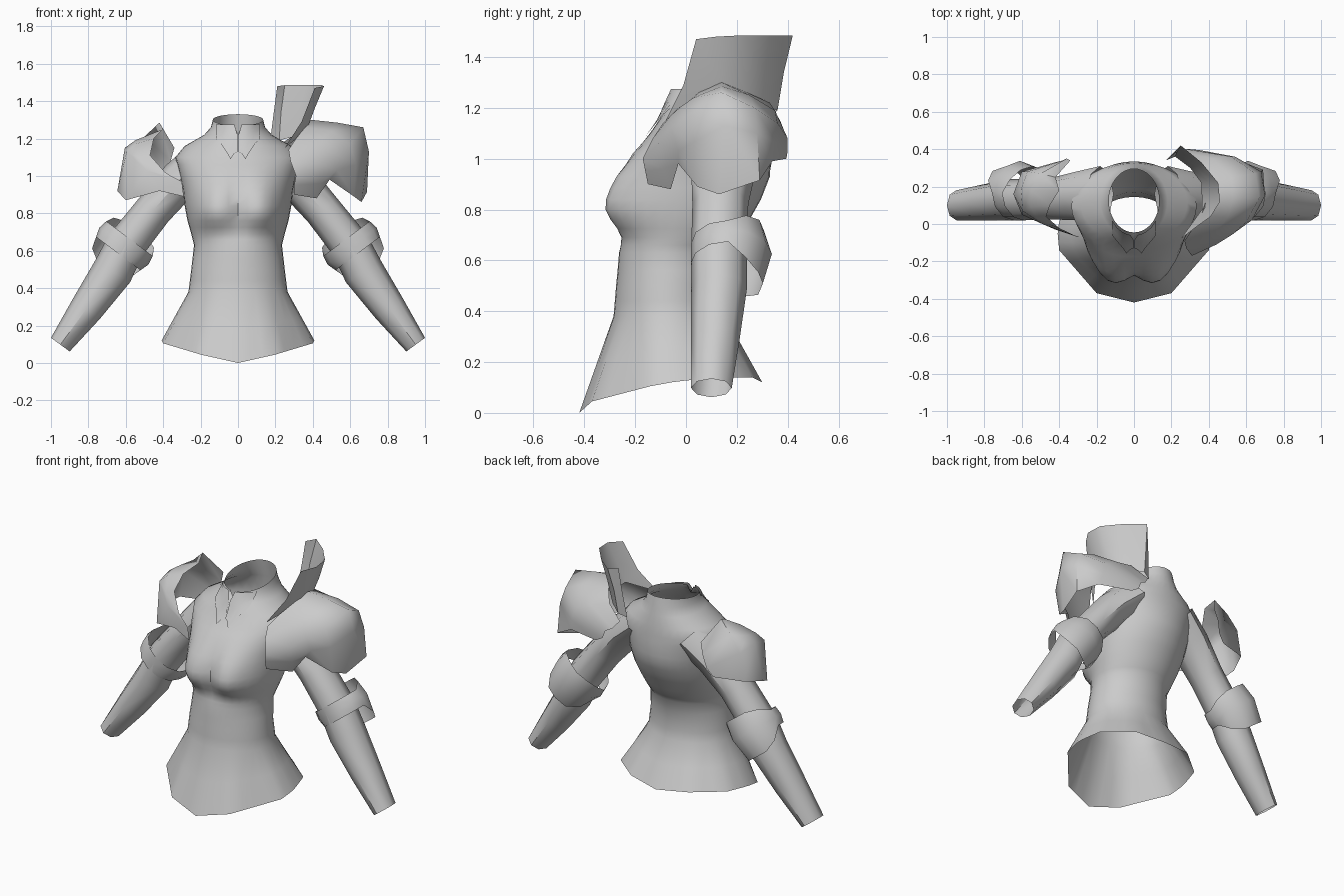
import bpy, math
from math import sin, cos, pi, exp
from mathutils import Vector

grey = bpy.data.materials.new("plain_grey")
grey.diffuse_color = (0.6, 0.6, 0.6, 1)


def make(name, rows, closed=False, angle=50, flip=False):
    """Skin a list of equally long point rows into an open sheet or tube."""
    n = len(rows[0])
    verts = [tuple(p) for r in rows for p in r]
    faces = []
    for i in range(len(rows) - 1):
        for j in range(n if closed else n - 1):
            k = (j + 1) % n
            faces.append((i * n + j, i * n + k, (i + 1) * n + k, (i + 1) * n + j))
    me = bpy.data.meshes.new(name)
    me.from_pydata(verts, [], faces)
    me.materials.append(grey)
    ob = bpy.data.objects.new(name, me)
    bpy.context.collection.objects.link(ob)
    bpy.ops.object.select_all(action='DESELECT')
    ob.select_set(True)
    bpy.context.view_layer.objects.active = ob
    bpy.ops.object.mode_set(mode='EDIT')
    bpy.ops.mesh.select_all(action='SELECT')
    bpy.ops.mesh.normals_make_consistent(inside=False)
    if flip:
        bpy.ops.mesh.flip_normals()
    bpy.ops.object.mode_set(mode='OBJECT')
    bpy.ops.object.shade_smooth_by_angle(angle=math.radians(angle))
    return ob


# Torso levels: height, half width, front y, back y
LEVELS = [(0.38, .265, -.285, .155), (0.50, .25, -.275, .145), (0.63, .235, -.262, .17),
          (0.69, .25, -.243, .21), (0.76, .27, -.24, .25), (0.84, .285, -.24, .295),
          (0.93, .295, -.235, .33), (1.02, .315, -.20, .335), (1.10, .335, -.14, .33),
          (1.16, .285, -.10, .325), (1.22, .18, -.075, .315), (1.26, .145, -.055, .305),
          (1.30, .135, -.045, .295)]

# Hem corners from front centre to back centre: angle in degrees, x, y, z
HEM = [(0, 0, -.42, .0), (30, .20, -.37, .045), (70, .40, -.14, .105), (95, .41, -.03, .125),
       (120, .37, .12, .137), (150, .20, .26, .14), (180, 0, .30, .12)]


def lerp_table(table, v):
    for a, b in zip(table, table[1:]):
        if v <= b[0]:
            f = max(0, (v - a[0]) / (b[0] - a[0]))
            return [p + (q - p) * f for p, q in zip(a[1:], b[1:])]
    return list(table[-1][1:])


def torso_point(t, z):
    """Point on the torso; t = 0 is front centre, pi is back centre."""
    hw, yf, yb = lerp_table(LEVELS, z)
    x = hw * sin(t)
    y = (yf + yb) / 2 - (yb - yf) / 2 * cos(t)
    if cos(t) > 0:                                  # bust
        sz = 0.07 if z < 0.81 else 0.115
        bump = exp(-((abs(x) - 0.13) / 0.09) ** 2 / 2) * exp(-((z - 0.81) / sz) ** 2 / 2)
        y -= 0.10 * bump * min(1, cos(t) * 2)
    return Vector((x, y, z))


def hem_point(t):
    deg = math.degrees(t)
    x, y, z = lerp_table(HEM, min(deg, 360 - deg))
    return Vector((x if deg <= 180 else -x, y, z))


SEG = 36
angles = [2 * pi * i / SEG for i in range(SEG)]
heights = [0.38, 0.44, 0.50, 0.56, 0.63, 0.66, 0.69, 0.725, 0.76, 0.80, 0.84, 0.885,
           0.93, 0.975, 1.02, 1.06, 1.10, 1.16, 1.22, 1.26, 1.30]
rows = [[hem_point(t).lerp(torso_point(t, 0.38), f) for t in angles] for f in (0, 0.5)]
for z in heights:
    row = []
    for i, t in enumerate(angles):
        p = torso_point(t, z)
        if z == 1.30:                               # neckline, higher at the back
            p.z -= 0.03 * cos(t)
        if z == 1.26:
            p.z -= 0.015 * cos(t)
        if i == 0 and z > 1.25:                     # front notch
            p.z = 1.222 if z < 1.28 else 1.225
        row.append(p)
    rows.append(row)
make("torso", rows, True)

# Collar lapels lying on the upper chest
for s in (-1, 1):
    cols = []
    for u, zb in ((0.02, 1.13), (0.16, 1.12), (0.32, 1.09), (0.5, 1.13), (0.72, 1.17), (0.95, 1.20)):
        top = 1.22 if u < 0.1 else 1.275
        col = []
        for k in range(5):
            z = zb + (top - zb) * k / 4
            hw = lerp_table(LEVELS, z)[0]
            p = torso_point(math.asin(min(u * 0.125, hw * 0.9) / hw), z)
            col.append((s * p.x, p.y - 0.009, p.z))
        cols.append(col)
    make("collar_lapel", cols)

# Sleeves: centre x, y, z, half width across, half depth
ARM = [(0.18, .16, 1.09, .11, .15), (0.31, .15, 0.98, .108, .13), (0.45, .135, 0.82, .10, .11),
       (0.60, .13, 0.63, .105, .11), (0.67, .13, 0.49, .11, .11), (0.81, .115, 0.29, .09, .096),
       (0.95, .10, 0.098, .062, .08)]
for s in (-1, 1):
    rows = []
    for i, (x, y, z, w, d) in enumerate(ARM):
        a, b = ARM[max(0, i - 1)], ARM[min(len(ARM) - 1, i + 1)]
        ax = Vector((b[0] - a[0], 0, b[2] - a[2])).normalized()
        rows.append([(s * (x - ax.z * w * cos(t)), y + d * sin(t), z + ax.x * w * cos(t))
                     for t in (2 * pi * k / 8 for k in range(8))])
    make("sleeve", rows, True)

# Elbow guards: narrow band in front, tall plate behind
for s in (-1, 1):
    rows = []
    for side, grow, reach in ((-1, 0.98, 0.06), (0, 1.04, 0), (1, 0.94, 0.095)):
        row = []
        for k in range(12):
            t = 2 * pi * k / 12
            back = max(0, sin(t))
            h = side * (0.05 + reach * min(1, back * 1.3))
            r = 0.158 * grow
            bulge = 0.02 * back * (1 - abs(side))
            row.append((s * (0.61 + 0.8 * r * cos(t) + 0.6 * h),
                        0.165 + (0.146 + bulge) * sin(t) * (grow if sin(t) > 0 else 1),
                        0.625 + 0.6 * r * cos(t) - 0.8 * h))
        rows.append(row)
    make("elbow_guard", rows, True, 40)

# Large shoulder guard: rows from crown to lower edge, columns from front to back
make("large_shoulder_guard", [
    [(.27, -.09, 1.14), (.31, -.03, 1.20), (.33, .01, 1.225), (.36, .05, 1.26),
     (.39, .14, 1.30), (.37, .24, 1.26), (.30, .33, 1.22), (.20, .37, 1.15)],
    [(.28, -.13, 1.08), (.40, -.06, 1.17), (.45, -.02, 1.205), (.50, .03, 1.24),
     (.53, .14, 1.285), (.52, .25, 1.25), (.42, .35, 1.19), (.24, .39, 1.10)],
    [(.31, -.17, 1.00), (.44, -.11, 1.06), (.52, -.06, 1.12), (.60, .01, 1.17),
     (.67, .14, 1.26), (.65, .27, 1.20), (.52, .36, 1.14), (.28, .40, 1.08)],
    [(.30, -.16, .95), (.44, -.09, .96), (.53, -.03, 1.03), (.63, .02, 1.06),
     (.70, .15, 1.13), (.68, .28, 1.10), (.54, .36, 1.06), (.30, .40, 1.03)],
    [(.30, -.15, .90), (.42, -.06, .88), (.49, -.03, .98), (.62, .045, .89),
     (.66, .13, .86), (.69, .29, .915), (.56, .34, .99), (.35, .395, 1.00)]], angle=60)

# Tall neck plate rising from the large shoulder guard
make("neck_plate", [
    [(.41, .04, 1.47), (.46, .12, 1.48), (.45, .22, 1.485), (.36, .33, 1.485), (.25, .42, 1.485), (.21, .37, 1.48)],
    [(.34, -.01, 1.29), (.41, .10, 1.36), (.41, .22, 1.36), (.33, .31, 1.35), (.23, .385, 1.34), (.19, .36, 1.33)],
    [(.25, -.08, 1.15), (.365, .08, 1.24), (.36, .22, 1.24), (.30, .30, 1.21), (.22, .36, 1.19), (.17, .34, 1.17)]],
    angle=60, flip=True)

# Small shoulder guard on the other arm
small = [
    [(.39, -.03, 1.02), (.47, .04, 1.11), (.45, .10, 1.20), (.40, .18, 1.25), (.42, .25, 1.285), (.34, .34, 1.15)],
    [(.36, -.04, 1.00), (.52, .03, 1.09), (.55, .09, 1.17), (.55, .18, 1.19), (.50, .27, 1.21), (.36, .35, 1.08)],
    [(.30, -.07, .97), (.49, .00, 1.03), (.595, .07, 1.13), (.605, .18, 1.15), (.57, .28, 1.12), (.38, .34, 1.00)],
    [(.29, -.07, .89), (.42, -.03, .92), (.60, .05, .87), (.645, .16, .92), (.60, .28, .95), (.42, .33, .95)]]
make("small_shoulder_guard", [[(-x, y, z) for x, y, z in r] for r in small], angle=60)
